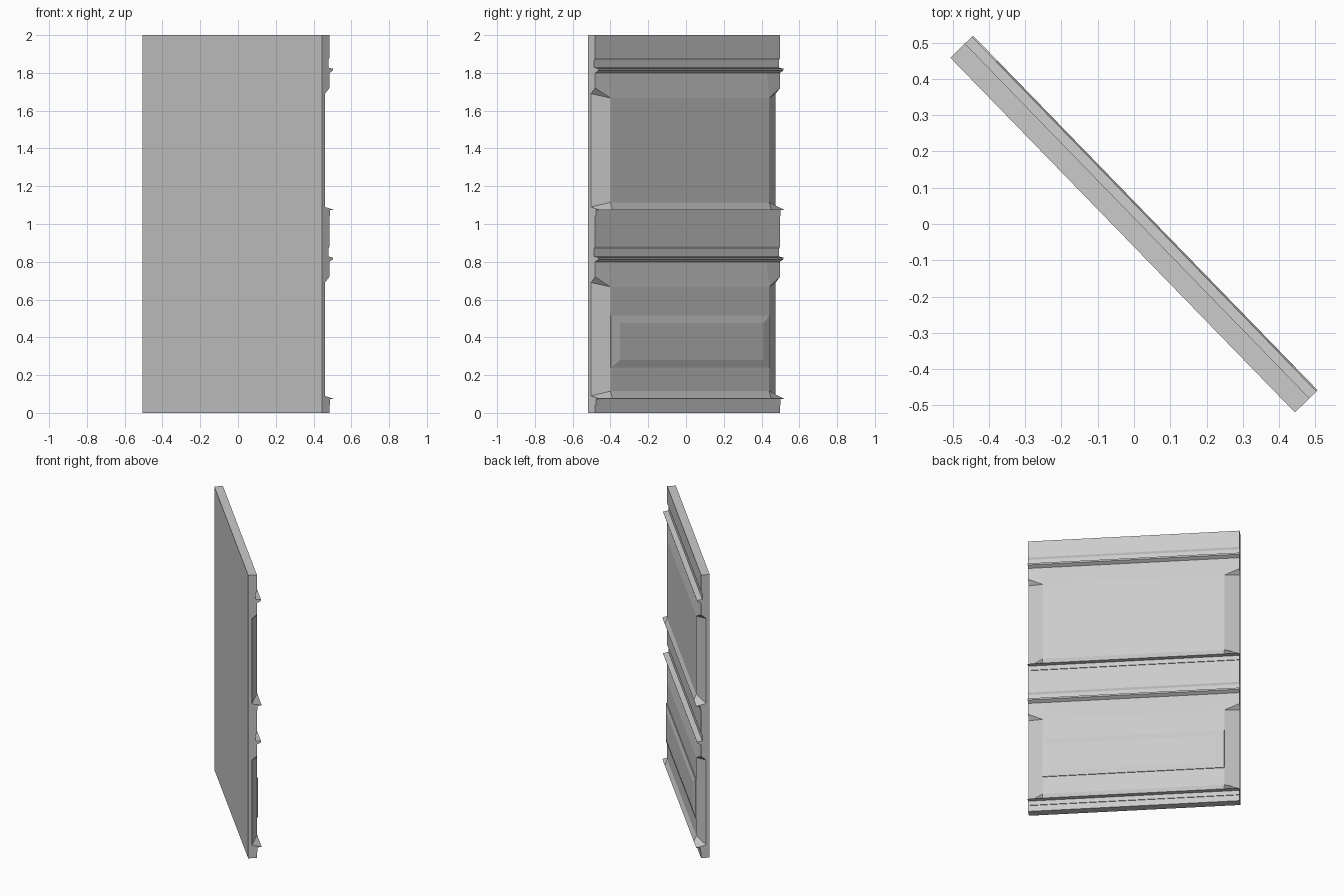
import bpy, bmesh, math
from mathutils import Vector

if "Cube" in bpy.data.objects:
    bpy.data.objects.remove(bpy.data.objects["Cube"])

HALF, INSET, DEPTH = 0.682, 0.0965, 0.0875   # half width, chamfer inset, full depth
ang = math.radians(-45.83)
U = Vector((math.cos(ang), math.sin(ang), 0))
N = Vector((-U.y, U.x, 0))
BASE = -N * DEPTH / 2


def P(u, d, z):
    return BASE + U * u + N * d + Vector((0, 0, z))


def finish(bm, name):
    bmesh.ops.remove_doubles(bm, verts=bm.verts, dist=1e-5)
    bmesh.ops.recalc_face_normals(bm, faces=bm.faces)
    me = bpy.data.meshes.new(name)
    bm.to_mesh(me)
    bm.free()
    ob = bpy.data.objects.new(name, me)
    bpy.context.collection.objects.link(ob)
    return ob


# one storey of the wall profile: (z, depth) at the ends, (z, depth) at the panel
M, F = 0.056, 0.0725
storey = [
    (0.0, M, 0.0, M), (0.042, M, 0.042, M),
    (0.042, 0.061, 0.042, 0.061), (0.073, 0.061, 0.073, 0.061),
    (0.075, DEPTH, 0.075, DEPTH),                                # sill tip
    (0.09, 0.023, 0.115, F), (0.69, 0.023, 0.667, F),            # chamfered panel
    (0.72, M, 0.667, F), (0.80, M, 0.80, M),                     # stop and upper band
    (0.812, 0.080, 0.812, 0.080), (0.822, 0.083, 0.822, 0.083),  # drip moulding
    (0.828, 0.048, 0.828, 0.048), (0.868, 0.048, 0.868, 0.048),
    (0.88, M, 0.88, M),
]
rows = [(z + k, d, zi + k, di) for k in (0, 1) for z, d, zi, di in storey]
rows.append((2, M, 2, M))

# wall: profiles lofted across the width, closed by the back and ends
bm = bmesh.new()
loops = []
for u, inner in ((-HALF, 0), (-HALF + INSET, 1), (HALF - INSET, 1), (HALF, 0)):
    pts = [(r[3], r[2]) if inner else (r[1], r[0]) for r in rows]
    pts += [(0, 2), (0, 0)]
    loops.append([bm.verts.new(P(u, d, z)) for d, z in pts])
n = len(loops[0])
for a, b in zip(loops, loops[1:]):
    for i in range(n):
        j = (i + 1) % n
        bm.faces.new((a[i], a[j], b[j], b[i]))
bm.faces.new(loops[0])
bm.faces.new(loops[-1])
finish(bm, "wall")

# raised tablet on the lower panel, with a bevelled border
bm = bmesh.new()
rings = []
for s, d, z0, z1 in ((INSET, 0.06, 0.24, 0.515), (INSET, 0.078, 0.24, 0.515),
                     (0.153, 0.0865, 0.28, 0.475)):
    h = HALF - s
    rings.append([bm.verts.new(P(u, d, z)) for u, z in
                  ((-h, z0), (h, z0), (h, z1), (-h, z1))])
for a, b in zip(rings, rings[1:]):
    for i in range(4):
        j = (i + 1) % 4
        bm.faces.new((a[i], a[j], b[j], b[i]))
bm.faces.new(rings[0])
bm.faces.new(rings[-1])
finish(bm, "raised_tablet")
